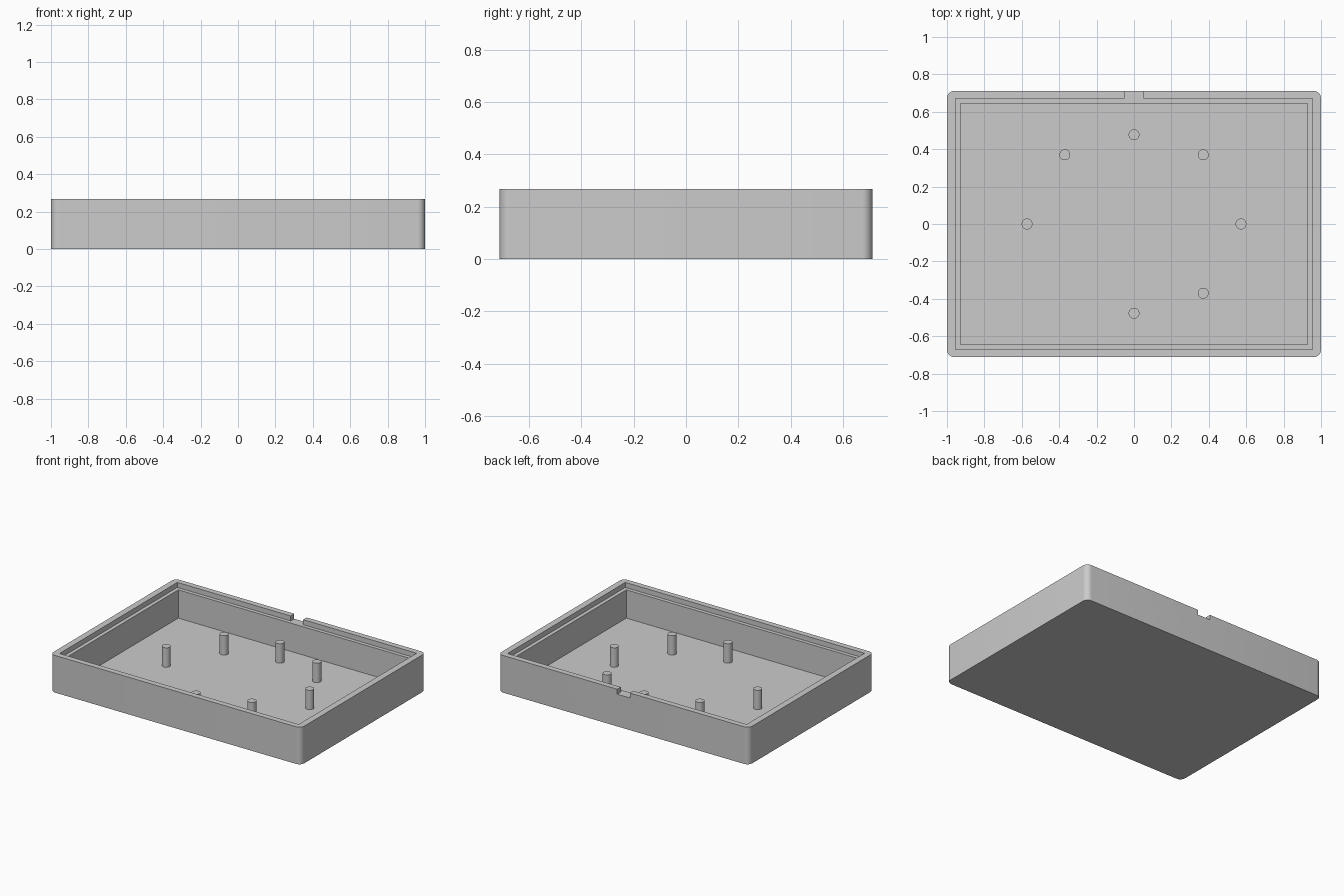
import bpy, bmesh, math

cube = bpy.data.objects.get("Cube")
if cube:
    bpy.data.objects.remove(cube, do_unlink=True)

W, D, H = 1.0, 0.712, 0.268      # half width, half depth, height
FLOOR, LEDGE = 0.028, 0.232      # floor top and lip ledge heights
PEG_TOP, PEG_R = 0.168, 0.029

grey = bpy.data.materials.new("light grey plastic")
grey.use_nodes = True
colour = (0.6, 0.6, 0.6, 1)
grey.diffuse_color = colour
grey.node_tree.nodes["Principled BSDF"].inputs["Base Color"].default_value = colour


def add_block(name, low, high, radius=0):
    """Box between two corners, with optionally rounded vertical edges."""
    bm = bmesh.new()
    bmesh.ops.create_cube(bm, size=1)
    for v in bm.verts:
        v.co = [(a + b) / 2 + c * (b - a) for a, b, c in zip(low, high, v.co)]
    if radius:
        upright = [e for e in bm.edges
                   if abs(e.verts[0].co.z - e.verts[1].co.z) > 0.01]
        bmesh.ops.bevel(bm, geom=upright, offset=radius, segments=8,
                        profile=0.5, affect='EDGES')
    mesh = bpy.data.meshes.new(name)
    bm.to_mesh(mesh)
    bm.free()
    mesh.materials.append(grey)
    obj = bpy.data.objects.new(name, mesh)
    bpy.context.collection.objects.link(obj)
    return obj


def smooth(obj):
    bpy.ops.object.select_all(action='DESELECT')
    obj.select_set(True)
    bpy.context.view_layer.objects.active = obj
    bpy.ops.object.shade_smooth_by_angle(angle=math.radians(30))


def cut(obj, low, high):
    """Carve a box out of the object."""
    cutter = add_block("cutter", low, high)
    cutter.hide_render = True
    mod = obj.modifiers.new("cut", 'BOOLEAN')
    mod.operation, mod.solver, mod.object = 'DIFFERENCE', 'EXACT', cutter
    bpy.context.view_layer.objects.active = obj
    bpy.ops.object.modifier_apply(modifier=mod.name)
    bpy.data.objects.remove(cutter, do_unlink=True)


# Tray with rounded outer corners, square cavity, lid ledge and rear notch
tray = add_block("tray", (-W, -D, 0), (W, D, H), 0.04)
cut(tray, (-0.927, -0.644, FLOOR), (0.927, 0.644, H + 0.1))
cut(tray, (-0.954, -0.671, LEDGE), (0.954, 0.671, H + 0.1))
cut(tray, (-0.05, 0.6, LEDGE), (0.05, D + 0.1, H + 0.1))
smooth(tray)

# Support pegs on the floor; the front right corner has none
pegs = [(0, 0.477), (0, -0.477), (-0.572, 0), (0.572, 0),
        (-0.37, 0.37), (0.37, 0.37), (0.37, -0.37)]
for i, (x, y) in enumerate(pegs):
    base = FLOOR - 0.005
    bpy.ops.mesh.primitive_cylinder_add(
        vertices=32, radius=PEG_R, depth=PEG_TOP - base,
        location=(x, y, (PEG_TOP + base) / 2))
    peg = bpy.context.object
    peg.name = f"support_peg_{i + 1}"
    peg.data.materials.append(grey)
    smooth(peg)
